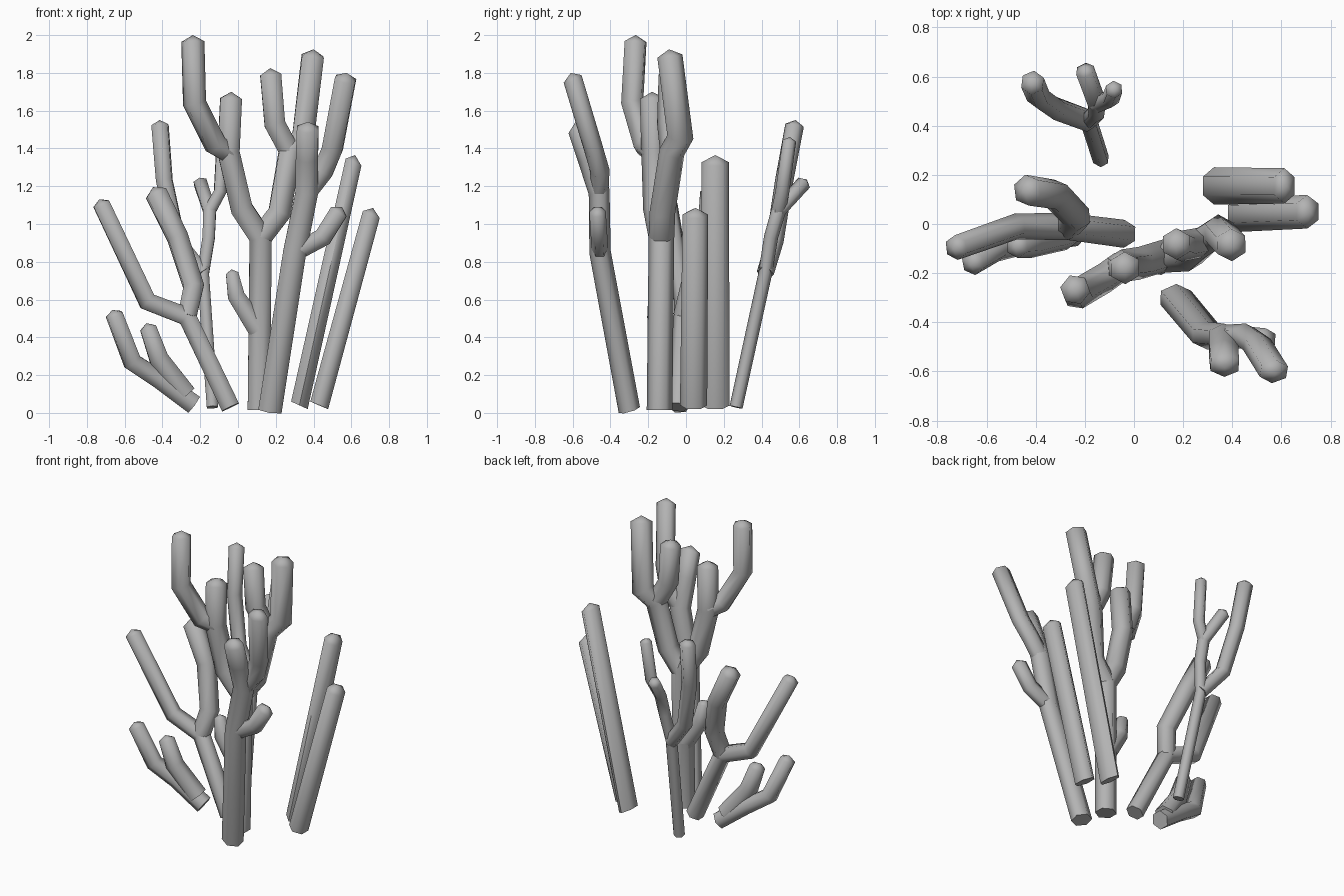
import bpy, bmesh, math
from mathutils import Vector

cube = bpy.data.objects.get("Cube")
if cube:
    bpy.data.objects.remove(cube, do_unlink=True)

stone = bpy.data.materials.new("coral grey")
stone.use_nodes = True
grey = (0.45, 0.45, 0.45, 1)
stone.diffuse_color = grey
stone.node_tree.nodes["Principled BSDF"].inputs["Base Color"].default_value = grey

SIDES = 6


def tube(bm, path, r0, r1, scale):
    """Low-poly branch along a path, mitred at bends, with a pointed tip."""
    sx, sy = scale
    pts = [Vector((x / sx, y / sy, z)) for x, y, z in path]
    dirs = [(b - a).normalized() for a, b in zip(pts, pts[1:])]
    end = dirs[-1]
    pts[-1] = pts[-1] - end * r1 * 0.55
    side = Vector((0, 1, 0))
    rings = []
    for i, p in enumerate(pts):
        a, b = dirs[max(i - 1, 0)], dirs[min(i, len(dirs) - 1)]
        t = (a + b).normalized()
        side = (side - t * side.dot(t)).normalized()
        other = t.cross(side)
        r = r0 + (r1 - r0) * i / (len(pts) - 1)
        bend = b - a
        stretch = min(1 / max(t.dot(a), 0.5), 1.3) - 1
        ring = []
        for k in range(SIDES):
            ang = math.tau * k / SIDES
            off = (side * math.cos(ang) + other * math.sin(ang)) * r
            if bend.length > 0.01:
                n = bend.normalized()
                off += n * off.dot(n) * stretch
            v = p + off
            ring.append(bm.verts.new((v.x * sx, v.y * sy, v.z)))
        rings.append(ring)
    for lo, hi in zip(rings, rings[1:]):
        for k in range(SIDES):
            j = (k + 1) % SIDES
            bm.faces.new((lo[k], lo[j], hi[j], hi[k]))
    bm.faces.new(rings[0][::-1])
    tip = pts[-1] + end * r1 * 0.55
    apex = bm.verts.new((tip.x * sx, tip.y * sy, tip.z))
    for k in range(SIDES):
        bm.faces.new((rings[-1][k], rings[-1][(k + 1) % SIDES], apex))


def coral(name, branches, scale=(1, 1)):
    bm = bmesh.new()
    for r0, r1, path in branches:
        tube(bm, path, r0, r1, scale)
    bmesh.ops.recalc_face_normals(bm, faces=bm.faces)
    mesh = bpy.data.meshes.new(name)
    bm.to_mesh(mesh)
    bm.free()
    mesh.materials.append(stone)
    obj = bpy.data.objects.new(name, mesh)
    bpy.context.collection.objects.link(obj)
    bpy.ops.object.select_all(action='DESELECT')
    obj.select_set(True)
    bpy.context.view_layer.objects.active = obj
    bpy.ops.object.shade_smooth_by_angle(angle=math.radians(75))


# Tall centre coral: trunk, two forks and a stub
fork = (0.12, -0.13, 0.93)
left = (-0.05, -0.17, 1.38)
right = (0.275, -0.075, 1.38)
coral("centre_coral", [
    (0.068, 0.066, [(0.11, -0.14, 0.015), fork, (0.02, -0.16, 1.08), left, (-0.035, -0.18, 1.70)]),
    (0.062, 0.062, [left, (-0.12, -0.22, 1.42), (-0.23, -0.285, 1.64), (-0.24, -0.265, 2.0)]),
    (0.068, 0.067, [fork, (0.22, -0.125, 1.06), right, (0.345, -0.03, 1.46), (0.40, -0.09, 1.925)]),
    (0.062, 0.064, [right, (0.195, -0.09, 1.53), (0.17, -0.08, 1.825)]),
    (0.065, 0.038, [(0.11, -0.14, 0.44), (-0.01, -0.15, 0.62), (-0.035, -0.15, 0.76)]),
])

# Front coral leaning forward
low = (0.30, -0.455, 0.85)
high = (0.365, -0.46, 1.17)
coral("front_coral", [
    (0.072, 0.066, [(0.17, -0.3, 0.015), low, high, (0.365, -0.52, 1.35), (0.37, -0.585, 1.54)]),
    (0.062, 0.063, [high, (0.45, -0.455, 1.28), (0.50, -0.49, 1.4), (0.575, -0.61, 1.80)]),
    (0.055, 0.055, [low, (0.45, -0.46, 0.93), (0.55, -0.47, 1.09)]),
], (1, 0.8))

# Slim rear coral
base_fork = (-0.185, 0.42, 0.74)
top_fork = (-0.15, 0.49, 1.07)
coral("rear_coral", [
    (0.035, 0.04, [(-0.135, 0.265, 0.03), base_fork, (-0.155, 0.45, 0.93),
                   top_fork, (-0.205, 0.64, 1.235)]),
    (0.046, 0.05, [base_fork, (-0.32, 0.47, 0.91), (-0.39, 0.52, 1.23), (-0.415, 0.58, 1.55)]),
    (0.038, 0.036, [top_fork, (-0.095, 0.51, 1.17), (-0.08, 0.55, 1.46)]),
])

# Left-leaning forked coral
elbow = (-0.27, -0.01, 0.51)
coral("side_coral", [
    (0.057, 0.051, [(-0.04, -0.04, 0.03), elbow, (-0.48, -0.01, 0.59), (-0.735, -0.1, 1.13)]),
    (0.058, 0.064, [elbow, (-0.235, 0.03, 0.67), (-0.32, 0.12, 0.93), (-0.45, 0.14, 1.195)]),
])

# Low coral near the ground
start = (-0.235, -0.03, 0.045)
coral("low_coral", [
    (0.06, 0.05, [start, (-0.42, -0.06, 0.18), (-0.56, -0.1, 0.27), (-0.665, -0.165, 0.545)]),
    (0.066, 0.05, [(-0.28, -0.04, 0.1), (-0.42, -0.08, 0.29), (-0.485, -0.09, 0.475)]),
])

# Two flattened, unbranched stalks
coral("tall_stalk", [(0.076, 0.072, [(0.325, 0.155, 0.04), (0.62, 0.155, 1.365)])], (0.7, 1))
coral("short_stalk", [(0.072, 0.068, [(0.43, 0.04, 0.04), (0.715, 0.05, 1.085)])], (0.8, 1))
